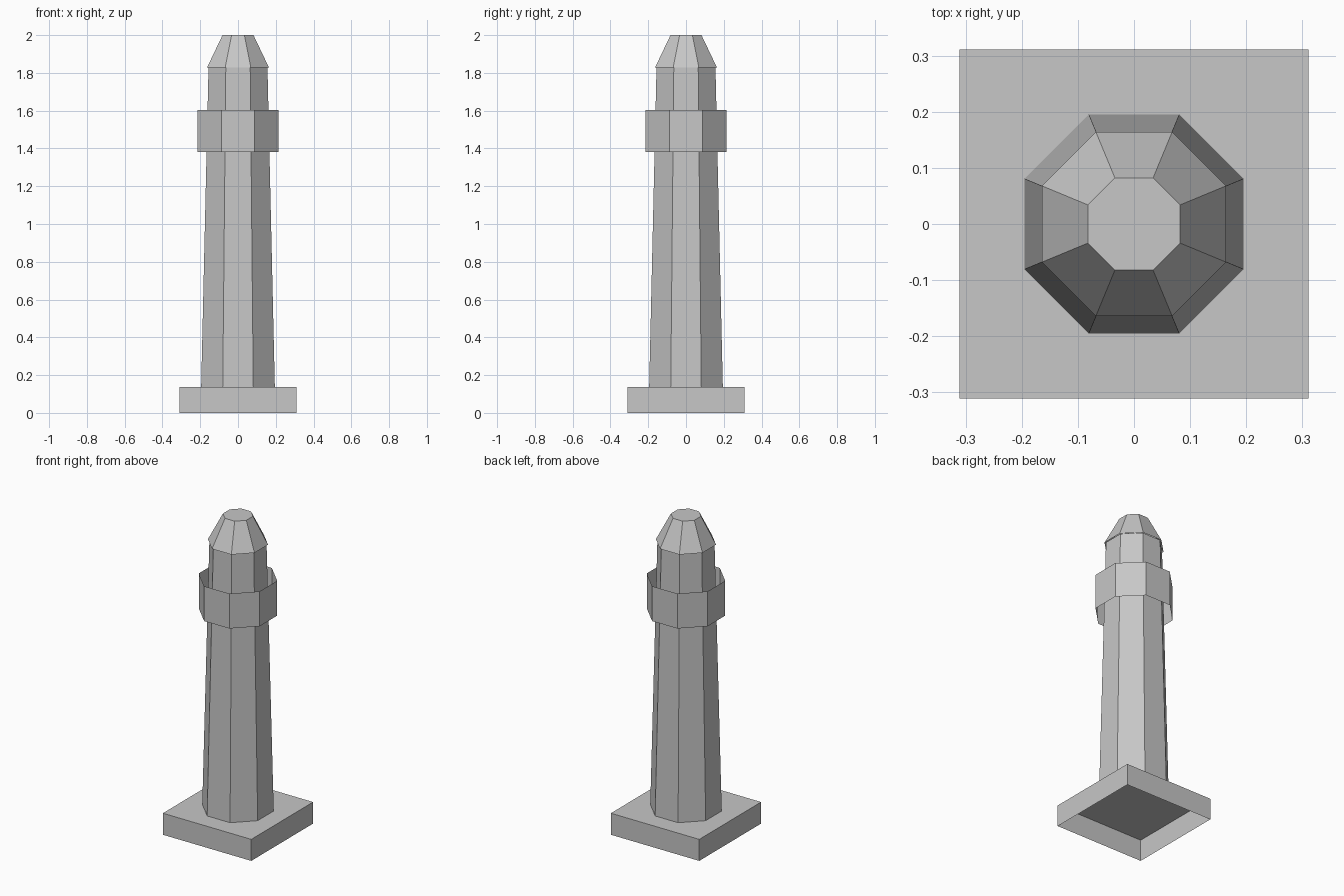
import bpy
import bmesh
import math

old = bpy.data.objects.get("Cube")
if old:
    bpy.data.objects.remove(old, do_unlink=True)

stone = bpy.data.materials.new("grey_stone")
stone.use_nodes = True
GREY = (0.57, 0.57, 0.57, 1.0)
stone.diffuse_color = GREY
stone.node_tree.nodes["Principled BSDF"].inputs["Base Color"].default_value = GREY


def prism(name, sides, profile, cap_top=False):
    """Loft regular polygons through (half width across flats, height) pairs."""
    bm = bmesh.new()
    rings = []
    for half_width, z in profile:
        radius = half_width / math.cos(math.pi / sides)
        angles = [(i + 0.5) * math.tau / sides for i in range(sides)]
        rings.append([bm.verts.new((radius * math.cos(a), radius * math.sin(a), z))
                      for a in angles])
    for low, high in zip(rings, rings[1:]):
        for i in range(sides):
            j = (i + 1) % sides
            bm.faces.new((low[i], low[j], high[j], high[i]))
    if cap_top:
        bm.faces.new(rings[-1])
    mesh = bpy.data.meshes.new(name)
    bm.to_mesh(mesh)
    bm.free()
    mesh.materials.append(stone)
    obj = bpy.data.objects.new(name, mesh)
    bpy.context.collection.objects.link(obj)
    return obj


# Square plinth, hollow underneath
prism("base", 4, [(0.311, 0.0), (0.311, 0.137)], cap_top=True)

# Tapered eight-sided tower
prism("tower", 8, [(0.195, 0.137), (0.156, 1.83)])

# Thin open railing around the tower
prism("gallery_railing", 8, [(0.214, 1.382), (0.214, 1.604)])

# Flat-topped roof with a slight overhang
prism("roof", 8, [(0.164, 1.828), (0.082, 2.0)], cap_top=True)
